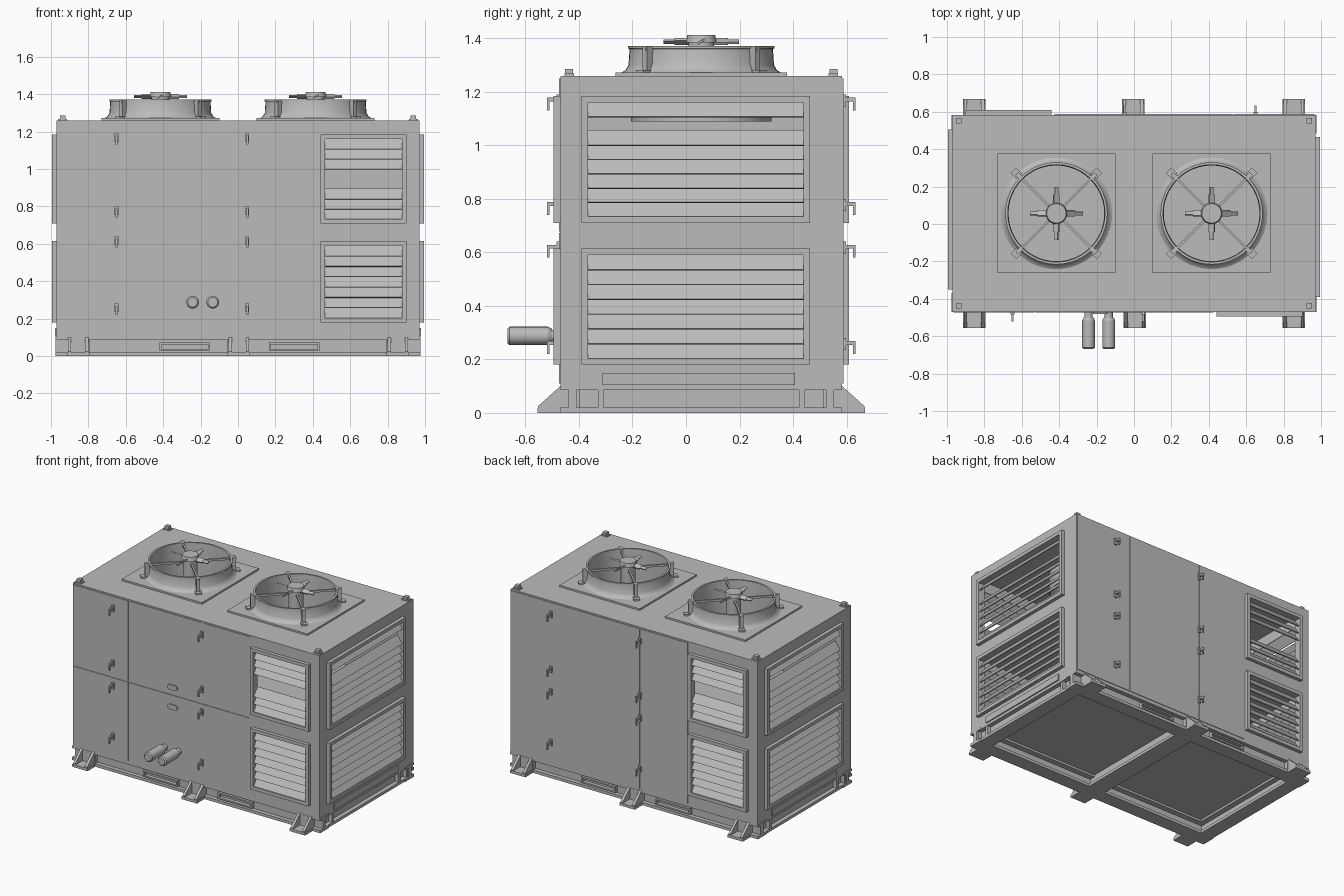
import bpy, bmesh, math
from mathutils import Matrix, Vector

if "Cube" in bpy.data.objects:
    bpy.data.objects.remove(bpy.data.objects["Cube"])

CY = 0.057              # cabinet centre in y
HX, HY = 0.97, 0.527    # cabinet half sizes
Z0, Z1 = 0.10, 1.26

grey = bpy.data.materials.new("light grey paint")
grey.diffuse_color = (0.5, 0.5, 0.5, 1)
grey.use_nodes = True
grey.node_tree.nodes["Principled BSDF"].inputs["Base Color"].default_value = grey.diffuse_color


def finish(name, bm, smooth=False):
    me = bpy.data.meshes.new(name)
    bmesh.ops.recalc_face_normals(bm, faces=bm.faces)
    bm.to_mesh(me)
    bm.free()
    me.materials.append(grey)
    ob = bpy.data.objects.new(name, me)
    bpy.context.collection.objects.link(ob)
    if smooth:
        bpy.ops.object.select_all(action='DESELECT')
        ob.select_set(True)
        bpy.context.view_layer.objects.active = ob
        bpy.ops.object.shade_smooth_by_angle(angle=math.radians(35))
    return ob


def box(bm, x0, x1, y0, y1, z0, z1, m=Matrix()):
    c = Vector(((x0 + x1) / 2, (y0 + y1) / 2, (z0 + z1) / 2))
    s = Matrix.Diagonal((x1 - x0, y1 - y0, z1 - z0, 1))
    bmesh.ops.create_cube(bm, size=1, matrix=m @ Matrix.Translation(c) @ s)


def cyl(bm, r, z0, z1, m=Matrix(), n=24, r2=None):
    bmesh.ops.create_cone(bm, cap_ends=True, segments=n, radius1=r, radius2=r if r2 is None else r2,
                          depth=z1 - z0, matrix=m @ Matrix.Translation((0, 0, (z0 + z1) / 2)))


def prism(bm, pts, x0, x1, m):
    """Extrude a (y, z) outline along x."""
    a = [bm.verts.new(m @ Vector((x0, y, z))) for y, z in pts]
    b = [bm.verts.new(m @ Vector((x1, y, z))) for y, z in pts]
    bm.faces.new(a)
    bm.faces.new(b)
    for i in range(len(pts)):
        j = (i + 1) % len(pts)
        bm.faces.new((a[i], a[j], b[j], b[i]))


def cut(ob, bm):
    """Subtract the bmesh shape from the object."""
    tool = finish("cutter", bm)
    tool.hide_render = True
    mod = ob.modifiers.new("cut", 'BOOLEAN')
    mod.operation, mod.solver, mod.object = 'DIFFERENCE', 'EXACT', tool
    bpy.context.view_layer.objects.active = ob
    bpy.ops.object.modifier_apply(modifier=mod.name)
    bpy.data.objects.remove(tool)


def side(k):
    """Frame for a wall: k = 0 front, 1 right, 2 back, 3 left; local -y points outward."""
    return Matrix.Translation((0, CY, 0)) @ Matrix.Rotation(k * math.pi / 2, 4, 'Z')


# Openings: wall, name, distance, centre, half width, bottom, top, missing slats
windows = []
for k, label in enumerate(("front", "right", "back", "left")):
    d, c, h = (HY, 0.67, 0.23) if k % 2 == 0 else (HX, -0.02, 0.427)
    windows.append((k, label + "_lower", d, c, h, 0.18, 0.615, ()))
    windows.append((k, label + "_upper", d, c, h, 0.71, 1.185, (3, 4) if k % 2 == 0 else (6,)))

# Hollow cabinet with louvre and fan openings
bm = bmesh.new()
box(bm, -HX, HX, CY - HY, CY + HY, Z0, Z1)
cabinet = finish("cabinet", bm)
bm = bmesh.new()
box(bm, -HX + .03, HX - .03, CY - HY + .03, CY + HY - .03, Z0 + .02, Z1 - .02)
cut(cabinet, bm)
for k, label, d, c, h, z0, z1, skip in windows:
    bm = bmesh.new()
    box(bm, c - h + .02, c + h - .02, -d - .05, -d + .05, z0 + .02, z1 - .02, side(k))
    cut(cabinet, bm)
for s in (-1, 1):
    bm = bmesh.new()
    cyl(bm, 0.262, Z1 - .1, Z1 + .1, Matrix.Translation((s * .415, CY, 0)), 48)
    cut(cabinet, bm)

# Interior floor and divider
bm = bmesh.new()
box(bm, -HX + .03, HX - .03, CY - HY + .03, CY + HY - .03, 0.65, 0.67)
box(bm, -.01, .01, CY - HY + .03, CY + HY - .03, Z0 + .02, Z1 - .02)
finish("interior_partitions", bm)

# Louvre frames and slanted slats
for k, label, d, c, h, z0, z1, skip in windows:
    m, t = side(k), 0.024
    bm = bmesh.new()
    for a, b in ((c - h, c - h + t), (c + h - t, c + h)):
        box(bm, a, b, -d - .025, -d + .01, z0, z1, m)
    for a, b in ((z0, z0 + t), (z1 - t, z1)):
        box(bm, c - h + t, c + h - t, -d - .025, -d + .01, a, b, m)
    finish(label + "_louvre_frame", bm)
    bm = bmesh.new()
    lo, hi = z0 + t, z1 - t
    n = round((hi - lo) / .054)
    p = (hi - lo) / n
    for i in range(n):
        if i not in skip:
            z = lo + i * p
            prism(bm, [(-d - .016, z), (-d - .01, z - .003), (-d + .032, z + p), (-d + .026, z + p + .003)],
                  c - h + t, c + h - t, m)
    finish(label + "_louvre_slats", bm)

# Door panels with fine seams
bm = bmesh.new()
for x0, x1 in ((-.965, -.533), (-.527, .047), (.053, .425)):
    for z0, z1 in ((.11, .672), (.678, 1.25)):
        box(bm, x0, x1, -HY - .004, -HY + .01, z0, z1, side(0))
    box(bm, x0, x1, -HY - .004, -HY + .01, .11, 1.25, side(2))
finish("door_panels", bm)

# Hinge hooks on front and back
bm = bmesh.new()
for k in (0, 2):
    for x in (-.65, .05):
        for z in (1.17, .78, .62, .26):
            box(bm, x - .006, x + .006, -HY - .05, -HY, z - .006, z + .008, side(k))
            box(bm, x - .005, x + .005, -HY - .05, -HY - .04, z - .04, z, side(k))
            box(bm, x - .01, x + .01, -HY - .014, -HY, z - .025, z + .02, side(k))
finish("door_hooks", bm)

# Door handles
bm = bmesh.new()
for z in (.73, .59):
    box(bm, -.20, -.16, -HY - .012, -HY, z - .018, z + .018, side(0))
    for x in (-.205, -.155):
        cyl(bm, .018, 0, .012, side(0) @ Matrix.Translation((x + .02 * (1 if x < -.18 else -1) * .2, -HY, z))
            @ Matrix.Rotation(math.pi / 2, 4, 'X'), 16)
finish("door_handles", bm)

# Pipe stubs
bm = bmesh.new()
for x in (-.243, -.135):
    m = Matrix.Translation((x, CY - HY, .288)) @ Matrix.Rotation(math.pi / 2, 4, 'X')
    cyl(bm, .022, -.02, .04, m)
    cyl(bm, .026, .03, .045, m, r2=.034)
    cyl(bm, .034, .045, .19, m)
    cyl(bm, .034, .19, .198, m, r2=.026)
finish("pipe_stubs", bm, True)

# Corner lifting lugs
bm = bmesh.new()
for sx in (-1, 1):
    for sy in (-1, 1):
        x, y = sx * .938, CY + sy * .494
        box(bm, x - .025, x + .025, y - .018, y + .018, Z1, Z1 + .008)
        box(bm, x - .015, x + .015, y - .015, y + .015, Z1, Z1 + .026)
finish("lifting_lugs", bm)

# Fan assemblies
for s, label in ((-1, "left"), (1, "right")):
    m = Matrix.Translation((s * .415, CY, 0))
    bm = bmesh.new()
    box(bm, -.315, .315, -.32, .32, Z1 - .002, Z1 + .012, m)
    plate = finish(label + "_fan_plate", bm)
    bm = bmesh.new()
    cyl(bm, .262, Z1 - .1, Z1 + .1, m, 48)
    cut(plate, bm)

    # Flared shroud, revolved from a thin profile
    prof = [(.300, 1.271), (.283, 1.281), (.272, 1.30), (.268, 1.36), (.273, 1.362), (.273, 1.372),
            (.260, 1.372), (.256, 1.30), (.256, 1.09), (.262, 1.09), (.262, 1.271)]
    bm = bmesh.new()
    ring = [bm.verts.new((r, 0, z)) for r, z in prof]
    edges = [bm.edges.new((ring[i], ring[(i + 1) % len(ring)])) for i in range(len(ring))]
    bmesh.ops.spin(bm, geom=ring + edges, axis=(0, 0, 1), cent=(0, 0, 0), angle=2 * math.pi, steps=48)
    bmesh.ops.remove_doubles(bm, verts=bm.verts, dist=1e-4)
    bm.transform(m)
    finish(label + "_fan_shroud", bm, True)

    # Diagonal arms with outside brackets
    bm = bmesh.new()
    for i in range(4):
        r = m @ Matrix.Rotation(math.pi / 4 + i * math.pi / 2, 4, 'Z')
        box(bm, .03, .30, -.006, .006, 1.352, 1.366, r)
        box(bm, .268, .298, -.012, .012, 1.272, 1.372, r)
        box(bm, .262, .325, -.02, .02, 1.270, 1.282, r)
    finish(label + "_fan_arms", bm)

    # Motor with a bladed cap
    bm = bmesh.new()
    cyl(bm, .048, 1.15, 1.385, m)
    cyl(bm, .058, 1.385, 1.412, m, r2=.052)
    for i in range(4):
        r = m @ Matrix.Rotation(i * math.pi / 2, 4, 'Z')
        tilt = Matrix.Translation((0, 0, 1.388)) @ Matrix.Rotation(.5, 4, 'X')
        box(bm, .04, .10, -.017, .017, -.005, .005, r @ tilt)
        box(bm, .09, .142, -.010, .010, -.004, .004, r @ tilt)
    finish(label + "_fan_motor", bm, True)

# Base frame channels
bm = bmesh.new()
for k in range(4):
    d, w = (HY, .975) if k % 2 == 0 else (HX, HY - .03)
    m = side(k)
    box(bm, -w, w, -d, -d + .10, 0, .02, m)
    box(bm, -w, w, -d, -d + .10, .085, Z0 + .001, m)
    box(bm, -w, w, -d + .03, -d + .06, .01, .09, m)
    for x in ((-.85, 0, .85) if k % 2 == 0 else (-.42, .42)):
        for dx in (-.045, .045):
            box(bm, x + dx - .01, x + dx + .01, -d + .002, -d + .05, .01, .09, m)
box(bm, -.065, .065, CY - HY + .05, CY + HY - .05, 0, .02)
box(bm, -.02, .02, CY - HY + .05, CY + HY - .05, .01, Z0)
finish("base_frame", bm)

# Lifting slot rims and lower end skirts
bm = bmesh.new()
for k in (0, 2):
    for x in (-.285, .30):
        for z in (.028, .062):
            box(bm, x - .13, x + .13, -HY + .005, -HY + .04, z, z + .01, side(k))
        for dx in (-.135, .125):
            box(bm, x + dx, x + dx + .01, -HY + .005, -HY + .04, .028, .072, side(k))
for k in (1, 3):
    box(bm, -.37, .35, -HX - .008, -HX + .01, .105, .15, side(k))
finish("base_trim", bm)

# Gusseted feet
bm = bmesh.new()
for k in (0, 2):
    for x in (-.855, .005, .855):
        m = side(k)
        box(bm, x - .06, x + .06, -HY - .085, -HY + .08, 0, .018, m)
        for dx in (-.055, .037):
            prism(bm, [(-HY - .083, .01), (-HY - .083, .025), (-HY, .10), (-HY + .03, .10), (-HY + .03, .01)],
                  x + dx, x + dx + .018, m)
        box(bm, x - .04, x + .04, -HY - .002, -HY + .02, .015, .098, m)
finish("feet", bm)
